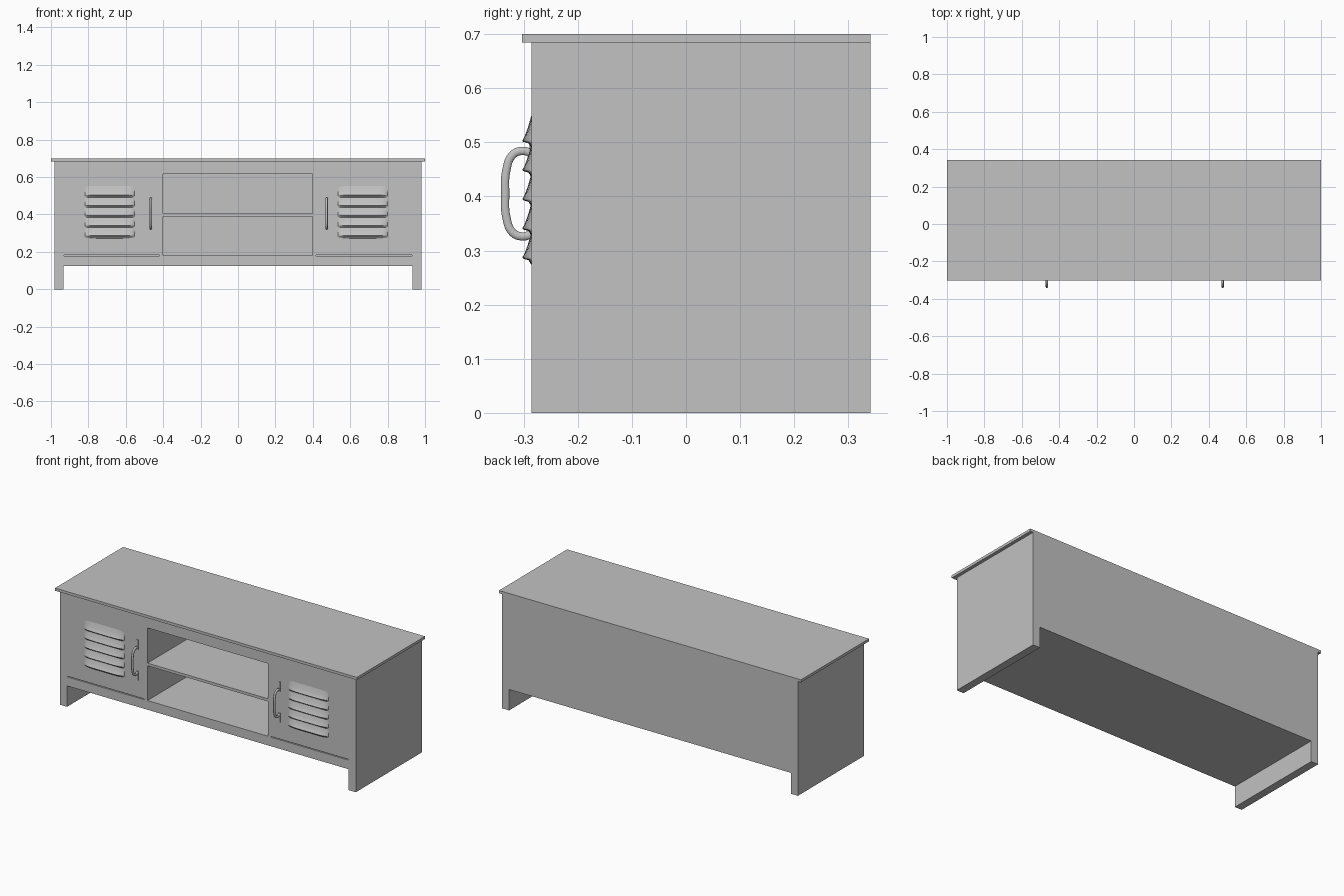
import bpy, bmesh
from mathutils import Matrix

if "Cube" in bpy.data.objects:
    bpy.data.objects.remove(bpy.data.objects["Cube"])

grey = bpy.data.materials.new("plain grey")
grey.diffuse_color = (0.54, 0.54, 0.54, 1)
grey.use_nodes = True
grey.node_tree.nodes["Principled BSDF"].inputs["Base Color"].default_value = grey.diffuse_color

FRONT, BACK = -0.285, 0.341


def add_object(name, bm):
    bmesh.ops.recalc_face_normals(bm, faces=bm.faces)
    mesh = bpy.data.meshes.new(name)
    bm.to_mesh(mesh)
    bm.free()
    mesh.materials.append(grey)
    obj = bpy.data.objects.new(name, mesh)
    bpy.context.collection.objects.link(obj)
    return obj


def add_box(bm, x0, x1, y0, y1, z0, z1):
    m = Matrix.Translation(((x0 + x1) / 2, (y0 + y1) / 2, (z0 + z1) / 2))
    m = m @ Matrix.Diagonal((x1 - x0, y1 - y0, z1 - z0, 1))
    bmesh.ops.create_cube(bm, size=1, matrix=m)


def boxes(name, *extents):
    bm = bmesh.new()
    for e in extents:
        add_box(bm, *e)
    return add_object(name, bm)


def activate(obj):
    bpy.ops.object.select_all(action='DESELECT')
    obj.select_set(True)
    bpy.context.view_layer.objects.active = obj


# cabinet body: leg gap, two open shelves and the door grooves cut out
body = boxes("cabinet_body", (-0.98, 0.98, FRONT, BACK, 0, 0.684))
cutter = boxes("body_cutter",
               (-0.933, 0.933, -0.5, 0.5, -0.1, 0.125),
               (-0.40, 0.397, -0.5, 0.32, 0.18, 0.388),
               (-0.40, 0.397, -0.5, 0.32, 0.404, 0.615),
               (-0.93, -0.42, -0.5, FRONT + 0.01, 0.179, 0.184),
               (0.417, 0.93, -0.5, FRONT + 0.01, 0.179, 0.184))
cutter.hide_render = True
mod = body.modifiers.new("openings", 'BOOLEAN')
mod.operation = 'DIFFERENCE'
mod.solver = 'EXACT'
mod.object = cutter
activate(body)
bpy.ops.object.modifier_apply(modifier=mod.name)
bpy.data.objects.remove(cutter)

# top board
boxes("top_board", (-1, 1, -0.303, BACK, 0.684, 0.70))

# vent louvers: tooth-shaped section fading out at both ends
SECTION = [(0, 0.054), (0.0035, 0.041), (0.0085, 0.024), (0.0145, 0.008),
           (0.0185, 0.001), (0.017, -0.001), (0.007, -0.004), (0, -0.015)]
HALF, STEPS = 0.133, 28


def louvers(name, cx):
    bm = bmesh.new()
    for i in range(5):
        z0 = 0.286 + 0.054 * i
        rows = []
        for s in range(STEPS + 1):
            u = -1 + 2 * s / STEPS
            u = u * (1.5 - 0.5 * u * u)          # denser towards the ends
            fade = (1 - min(1, abs(u)) ** 5) ** 0.6
            rows.append([bm.verts.new((cx + HALF * u, FRONT + 0.001 - d * fade, z0 + z))
                         for d, z in SECTION])
        for a, b in zip(rows, rows[1:]):
            for k in range(len(SECTION) - 1):
                bm.faces.new((a[k], a[k + 1], b[k + 1], b[k]))
    obj = add_object(name, bm)
    # make sure the open sheets face forwards
    if sum(p.normal.y * p.area for p in obj.data.polygons) > 0:
        obj.data.flip_normals()
    activate(obj)
    bpy.ops.object.shade_smooth_by_angle(angle=0.9)


# door handle: bent bar with two mounting tabs
PATH = [(-0.283, 0.332), (-0.300, 0.326), (-0.320, 0.333), (-0.332, 0.362),
        (-0.334, 0.405), (-0.332, 0.448), (-0.320, 0.477), (-0.300, 0.484), (-0.283, 0.478)]


def handle(side, x):
    curve = bpy.data.curves.new(side + "_handle", 'CURVE')
    curve.dimensions = '3D'
    curve.bevel_depth = 0.008
    curve.bevel_resolution = 3
    curve.resolution_u = 5
    curve.use_fill_caps = True
    sp = curve.splines.new('BEZIER')
    sp.bezier_points.add(len(PATH) - 1)
    for p, (y, z) in zip(sp.bezier_points, PATH):
        p.co = (0, y, z)
        p.handle_left_type = p.handle_right_type = 'AUTO'
    curve.materials.append(grey)
    obj = bpy.data.objects.new(side + "_handle", curve)
    bpy.context.collection.objects.link(obj)
    obj.location.x = x
    obj.scale.x = 0.8
    activate(obj)
    bpy.ops.object.convert(target='MESH')
    bpy.ops.object.shade_smooth_by_angle(angle=0.7)
    boxes(side + "_handle_tabs",
          (x - 0.0065, x + 0.0065, FRONT - 0.004, FRONT + 0.002, 0.285, 0.34),
          (x - 0.0065, x + 0.0065, FRONT - 0.004, FRONT + 0.002, 0.47, 0.528))


for side, vent_x, handle_x in (("left", -0.686, -0.466), ("right", 0.667, 0.474)):
    louvers(side + "_door_louvers", vent_x)
    handle(side, handle_x)
